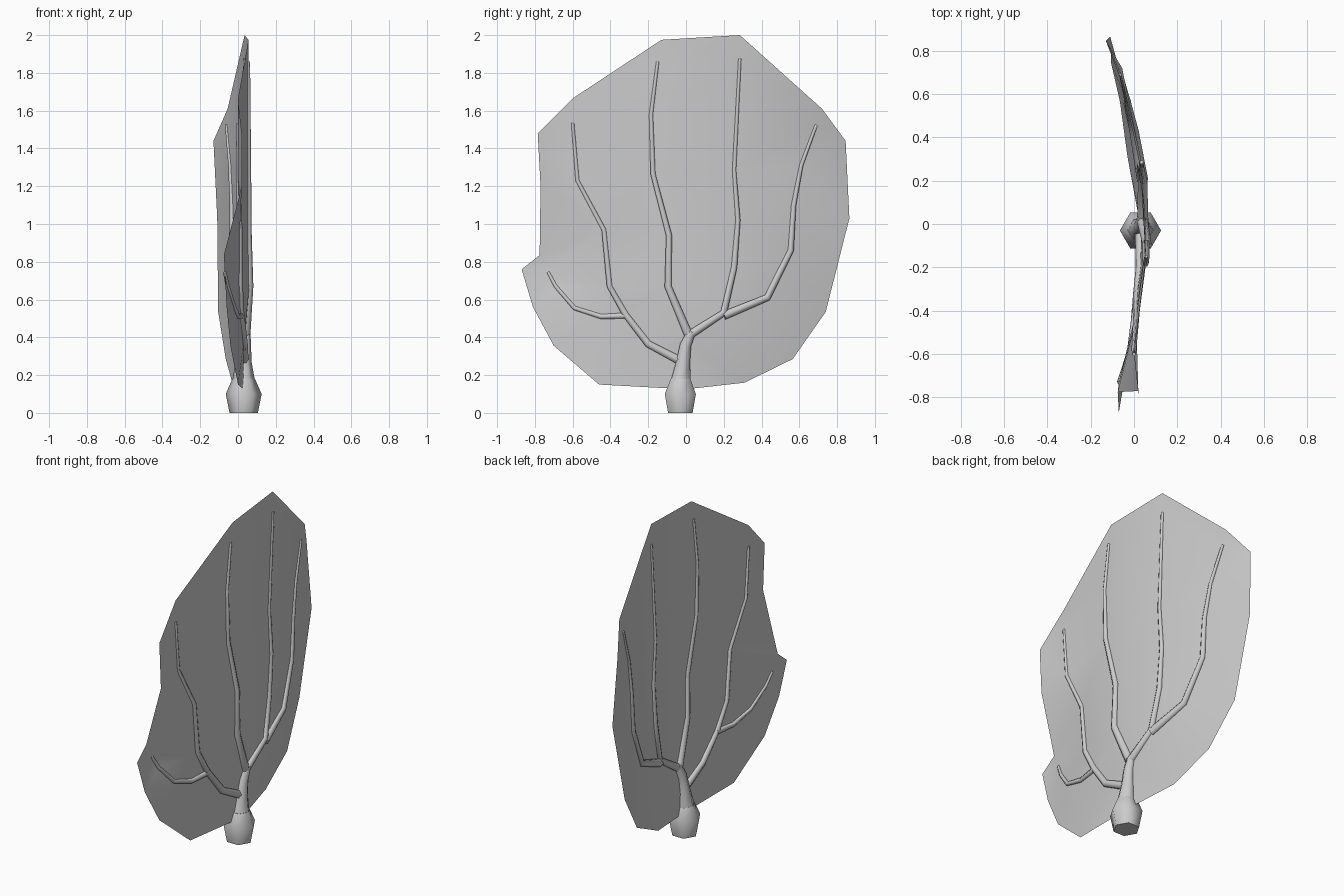
import bpy, bmesh, math
from mathutils import Vector
from mathutils.geometry import delaunay_2d_cdt

if "Cube" in bpy.data.objects:
    bpy.data.objects.remove(bpy.data.objects["Cube"])

SIDES = 6


def finish(bm, name, angle):
    bmesh.ops.recalc_face_normals(bm, faces=bm.faces)
    me = bpy.data.meshes.new(name)
    bm.to_mesh(me)
    bm.free()
    ob = bpy.data.objects.new(name, me)
    bpy.context.collection.objects.link(ob)
    bpy.ops.object.select_all(action='DESELECT')
    ob.select_set(True)
    bpy.context.view_layer.objects.active = ob
    bpy.ops.object.shade_smooth_by_angle(angle=math.radians(angle))
    return ob


def tube(name, path, radii):
    """Tapered six-sided tube through the path points, capped at both ends."""
    pts = [Vector(p) for p in path]
    bm = bmesh.new()
    rings = []
    for i, p in enumerate(pts):
        t = (pts[min(i + 1, len(pts) - 1)] - pts[max(i - 1, 0)]).normalized()
        u = (Vector((1, 0, 0)) - t * t.x).normalized()
        v = t.cross(u)
        rings.append([bm.verts.new(p + radii[i] * (math.cos(a) * u + math.sin(a) * v))
                      for a in (2 * math.pi * k / SIDES for k in range(SIDES))])
    for a, b in zip(rings, rings[1:]):
        for k in range(SIDES):
            n = (k + 1) % SIDES
            bm.faces.new((a[k], a[n], b[n], b[k]))
    bm.faces.new(rings[0])
    bm.faces.new(rings[-1])
    return finish(bm, name, 65)


# Holdfast foot and stem
foot = [(0.03, -0.03, 0), (0.03, -0.03, 0.1), (0.03, -0.028, 0.18)]
tube("holdfast", foot, [0.075, 0.095, 0.06])
stem = [(0.03, -0.028, 0.16), (0.03, -0.015, 0.27), (0.035, -0.002, 0.36), (0.04, 0.03, 0.43)]
tube("stem", stem, [0.062, 0.042, 0.034, 0.026])

# Branches as (x, y, z) paths
branches = {
    "left_branch": [(0.03, -0.02, 0.27), (0.03, -0.2, 0.365), (0.015, -0.32, 0.52), (0.01, -0.405, 0.67),
                    (0.01, -0.435, 0.97), (0.0, -0.575, 1.23), (0.0, -0.6, 1.535)],
    "low_twig": [(0.015, -0.31, 0.515), (0.0, -0.45, 0.51), (-0.02, -0.59, 0.555),
                 (-0.055, -0.69, 0.67), (-0.07, -0.73, 0.745)],
    "centre_left_branch": [(0.04, 0.01, 0.42), (0.06, -0.095, 0.67), (0.055, -0.09, 0.94),
                           (0.055, -0.175, 1.265), (0.055, -0.185, 1.58), (0.055, -0.15, 1.86)],
    "centre_right_branch": [(0.04, 0.015, 0.41), (0.04, 0.2, 0.53), (0.03, 0.255, 0.77), (0.03, 0.275, 1.02),
                            (0.03, 0.255, 1.285), (0.035, 0.285, 1.875)],
    "right_branch": [(0.04, 0.2, 0.515), (0.0, 0.43, 0.61), (-0.03, 0.555, 0.86), (-0.03, 0.57, 1.1),
                     (-0.04, 0.61, 1.31), (-0.06, 0.69, 1.525)],
}
for name, path in branches.items():
    n = len(path) - 1
    r0 = 0.018 if name == "low_twig" else 0.026
    tube(name, path, [r0 + (0.009 - r0) * (i / n) ** 0.8 for i in range(n + 1)])

# Membrane: outline stretched over the branch lines
outline = [(0.03, 0.0, 0.125), (0.0, -0.46, 0.15), (-0.04, -0.70, 0.355), (-0.06, -0.81, 0.56),
           (-0.07, -0.87, 0.76), (-0.075, -0.775, 0.835), (0.02, -0.77, 1.2), (0.02, -0.785, 1.48),
           (0.0, -0.60, 1.665), (0.055, -0.13, 1.975), (0.035, 0.285, 2.0), (-0.055, 0.72, 1.61),
           (-0.13, 0.845, 1.44), (-0.11, 0.865, 1.03), (-0.105, 0.74, 0.535),
           (-0.065, 0.565, 0.285), (-0.03, 0.31, 0.16)]
pts = outline + stem[1:3] + [p for path in branches.values() for p in path]
edges, start = [], len(outline) + 2
for path in branches.values():
    edges += [(start + i, start + i + 1) for i in range(len(path) - 1)]
    start += len(path)
flat, _, faces, orig, _, _ = delaunay_2d_cdt(
    [Vector(p[1:]) for p in pts], edges, [list(range(len(outline)))], 1, 1e-5)


def depth(co):
    """Depth of the nearest known point."""
    return min(pts, key=lambda p: (Vector(p[1:]) - co).length)[0]


bm = bmesh.new()
vs = [bm.verts.new((depth(c), c.x, c.y)) for c in flat]
for f in faces:
    bm.faces.new([vs[i] for i in f])
finish(bm, "fan_membrane", 60)
